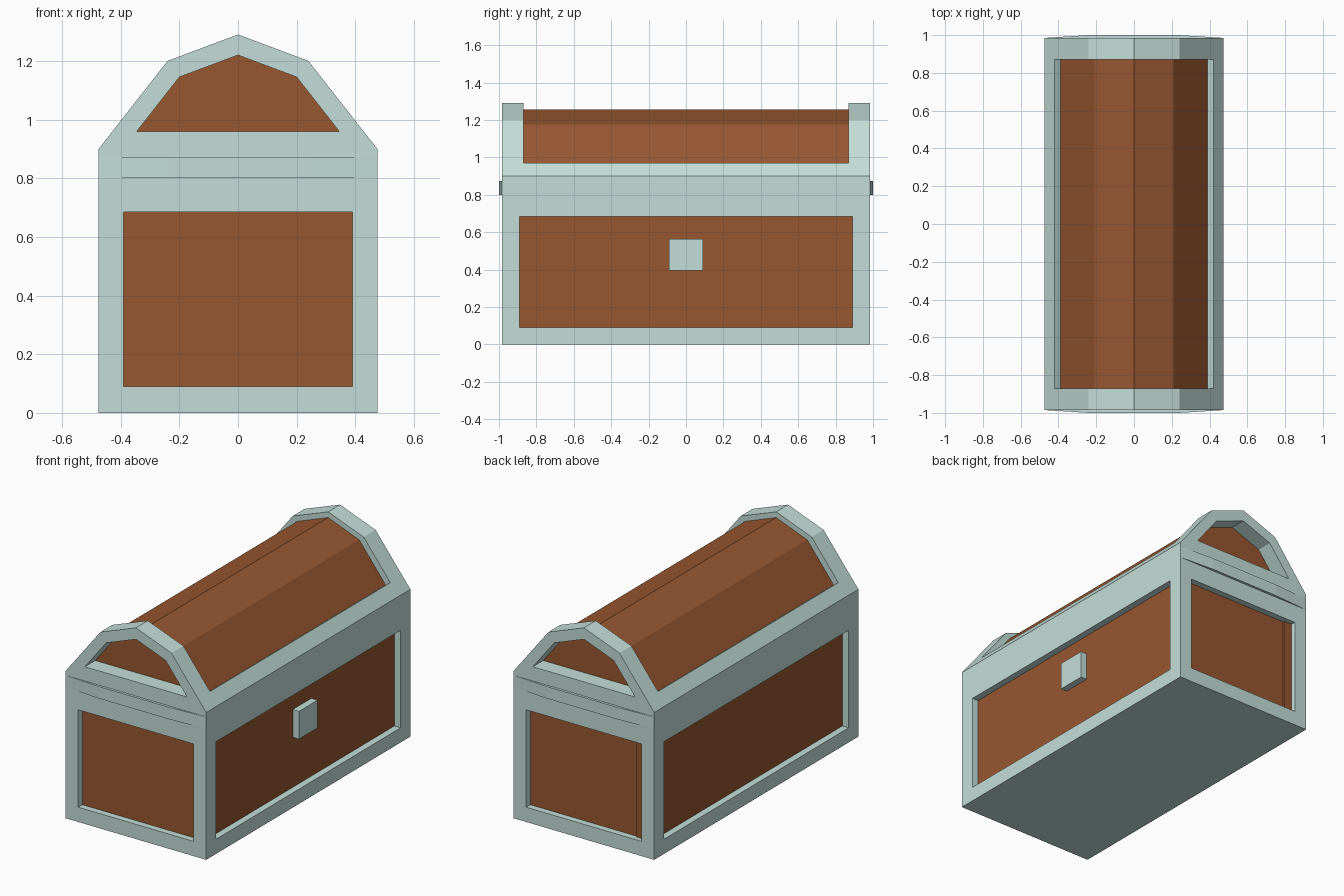
import bpy, bmesh

if "Cube" in bpy.data.objects:
    bpy.data.objects.remove(bpy.data.objects["Cube"], do_unlink=True)


def material(name, color):
    m = bpy.data.materials.new(name)
    m.use_nodes = True
    m.diffuse_color = color
    m.node_tree.nodes["Principled BSDF"].inputs["Base Color"].default_value = color
    return m


METAL = material("pale metal", (0.55, 0.73, 0.69, 1))
WOOD = material("brown wood", (0.31, 0.095, 0.03, 1))


def prism(name, profile, y0, y1, mat):
    """Extrude an (x, z) outline along y."""
    bm = bmesh.new()
    face = bm.faces.new([bm.verts.new((x, y0, z)) for x, z in profile])
    out = bmesh.ops.extrude_face_region(bm, geom=[face])
    moved = [v for v in out["geom"] if isinstance(v, bmesh.types.BMVert)]
    bmesh.ops.translate(bm, verts=moved, vec=(0, y1 - y0, 0))
    bmesh.ops.recalc_face_normals(bm, faces=bm.faces)
    mesh = bpy.data.meshes.new(name)
    bm.to_mesh(mesh)
    bm.free()
    mesh.materials.append(mat)
    ob = bpy.data.objects.new(name, mesh)
    bpy.context.collection.objects.link(ob)
    return ob


def box(name, x0, x1, y0, y1, z0, z1, mat):
    return prism(name, [(x0, z0), (x1, z0), (x1, z1), (x0, z1)], y0, y1, mat)


def cut(target, cutters):
    """Subtract the cutters, bake the result and delete the cutters."""
    for c in cutters:
        c.hide_render = True
        mod = target.modifiers.new("cut", "BOOLEAN")
        mod.operation, mod.solver, mod.object = "DIFFERENCE", "EXACT", c
    deps = bpy.context.evaluated_depsgraph_get()
    mesh = bpy.data.meshes.new_from_object(target.evaluated_get(deps))
    target.modifiers.clear()
    target.data = mesh
    for c in cutters:
        bpy.data.objects.remove(c, do_unlink=True)


def mirrored(half):
    """Outline from its right half, ordered bottom to top."""
    return half + [(-x, z) for x, z in reversed(half) if x > 0]


W, L = 0.475, 0.985      # half width and half length
LOW, HIGH = 0.09, 0.685  # panel heights

# Body frame with a recess on each of its four sides
body = box("body_frame", -W, W, -L, L, 0, 0.9, METAL)
recesses = []
for s in (-1, 1):
    xs = sorted((s * 0.41, s * 0.6))
    ys = sorted((s * 0.92, s * 1.1))
    recesses.append(box("side_cutter", *xs, -0.89, 0.89, LOW, HIGH, METAL))
    recesses.append(box("end_cutter", -0.39, 0.39, *ys, LOW, HIGH, METAL))
cut(body, recesses)

# Wooden body showing through the recesses, with one raised plank at the back
box("body_panels", -0.433, 0.433, -0.945, 0.945, 0.05, 0.75, WOOD)
box("back_plank", -0.39, -0.335, 0.94, 0.955, LOW, HIGH, WOOD)

# Lock plate on the left side
box("lock", 0.42, W, -0.09, 0.09, 0.395, 0.565, METAL)

# Lid frame: arched ends with openings and a trough for the wood
lid = prism("lid_frame", mirrored([(W, 0.9), (0.24, 1.2), (0, 1.29)]), -L, L, METAL)
trough = prism("trough_cutter", mirrored([(0.39, 0.947), (0.42, 0.97), (0.5, 1.032), (0.5, 1.4)]),
               -0.87, 0.87, METAL)
opening = prism("arch_cutter", mirrored([(0.345, 0.96), (0.2, 1.145), (0, 1.22)]),
                -1.2, 1.2, METAL)
cut(lid, [trough, opening])

# Wooden lid
prism("lid_wood", mirrored([(0.39, 0.945), (0.21, 1.175), (0, 1.255)]), -0.885, 0.885, WOOD)

# Slightly bowed bands across both ends
for s, name in ((-1, "front_band"), (1, "back_band")):
    band = box(name, -W, W, -L, L, 0.8, 0.875, METAL)
    bm = bmesh.new()
    for pts in [[(-W, L - 0.01), (W, L - 0.01), (W, L), (0.24, 1.0), (-0.24, 1.0), (-W, L)]]:
        face = bm.faces.new([bm.verts.new((x, s * y, 0.8)) for x, y in pts])
    out = bmesh.ops.extrude_face_region(bm, geom=[face])
    top = [v for v in out["geom"] if isinstance(v, bmesh.types.BMVert)]
    bmesh.ops.translate(bm, verts=top, vec=(0, 0, 0.073))
    bmesh.ops.recalc_face_normals(bm, faces=bm.faces)
    bm.to_mesh(band.data)
    bm.free()
